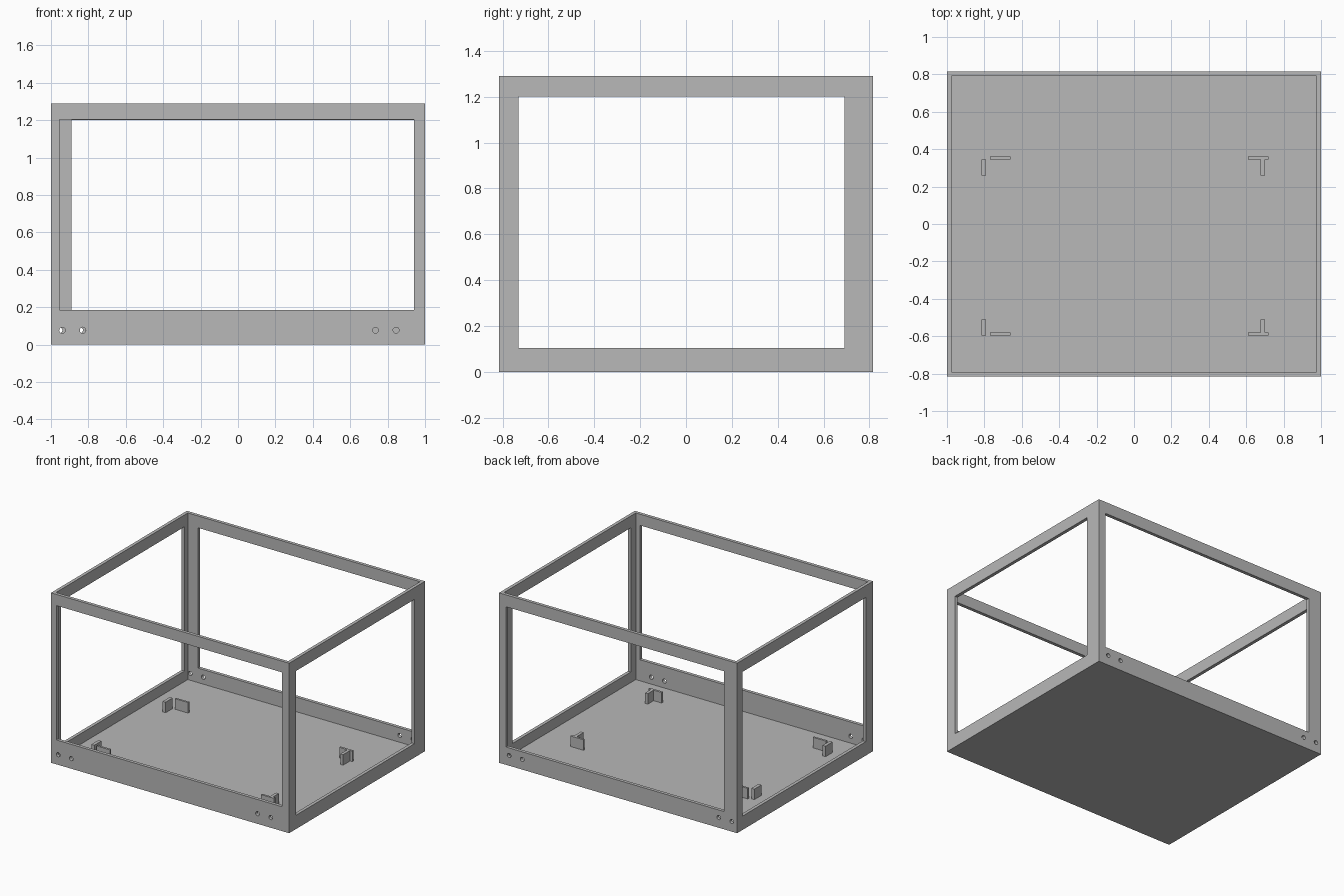
import bpy
import math

if "Cube" in bpy.data.objects:
    bpy.data.objects.remove(bpy.data.objects["Cube"], do_unlink=True)

W, D, H = 1.0, 0.815, 1.29   # half width, half depth, height
T = 0.025                    # wall thickness

grey = bpy.data.materials.new("plain_grey")
grey.use_nodes = True
grey.diffuse_color = (0.48, 0.48, 0.48, 1)
grey.node_tree.nodes["Principled BSDF"].inputs["Base Color"].default_value = grey.diffuse_color


def box(name, x, y, z):
    """Box from (low, high) ranges on each axis."""
    ranges = (x, y, z)
    bpy.ops.mesh.primitive_cube_add(size=1, location=[(a + b) / 2 for a, b in ranges])
    obj = bpy.context.object
    obj.name = name
    obj.scale = [b - a for a, b in ranges]
    bpy.ops.object.transform_apply(location=True, rotation=True, scale=True)
    obj.data.materials.append(grey)
    return obj


def cut(target, cutter):
    """Subtract the cutter from the target and delete it."""
    mod = target.modifiers.new("cut", "BOOLEAN")
    mod.operation = "DIFFERENCE"
    mod.solver = "EXACT"
    mod.object = cutter
    bpy.context.view_layer.objects.active = target
    bpy.ops.object.modifier_apply(modifier=mod.name)
    bpy.data.objects.remove(cutter, do_unlink=True)


def through(side, edge):
    """Range that passes through a wall on the given side."""
    return tuple(sorted((side * (edge - 0.06), side * (edge + 0.06))))


# Open-topped case
case = box("case_frame", (-W, W), (-D, D), (0, H))
cut(case, box("cavity", (T - W, W - T), (T - D, D - T), (T, H + 0.1)))

# Window opening in each wall
cut(case, box("front_window", (-0.955, 0.94), through(-1, D), (0.185, 1.205)))
cut(case, box("back_window", (-0.89, 0.94), through(1, D), (0.135, 1.2)))
cut(case, box("right_window", through(-1, W), (-0.73, 0.75), (0.105, 1.2)))
cut(case, box("left_window", through(1, W), (-0.73, 0.69), (0.105, 1.2)))

# Screw holes along the lower front and back rails
for side, xs in ((-1, (-0.94, -0.83, 0.735, 0.845)),
                 (1, (-0.955, -0.845, 0.805, 0.915))):
    for x in xs:
        bpy.ops.mesh.primitive_cylinder_add(vertices=24, radius=0.016, depth=0.12,
                                            location=(x, side * D, 0.077),
                                            rotation=(math.pi / 2, 0, 0))
        cut(case, bpy.context.object)

# Four pairs of small locating tabs on the floor
tab_z = (T - 0.005, 0.105)
for end, outer, inner in (("back", 0.36, 0.26), ("front", -0.595, -0.51)):
    toward = -1 if end == "back" else 1
    near = outer + toward * 0.016
    cross_y = tuple(sorted((outer, near)))
    for side, cross_x, post_x, post_start in (
            ("right", (-0.77, -0.66), (-0.815, -0.79), near if end == "back" else outer),
            ("left", (0.61, 0.72), (0.677, 0.7), near)):
        box(f"{end}_{side}_cross_tab", cross_x, cross_y, tab_z)
        box(f"{end}_{side}_post_tab", post_x, tuple(sorted((post_start, inner))), tab_z)
